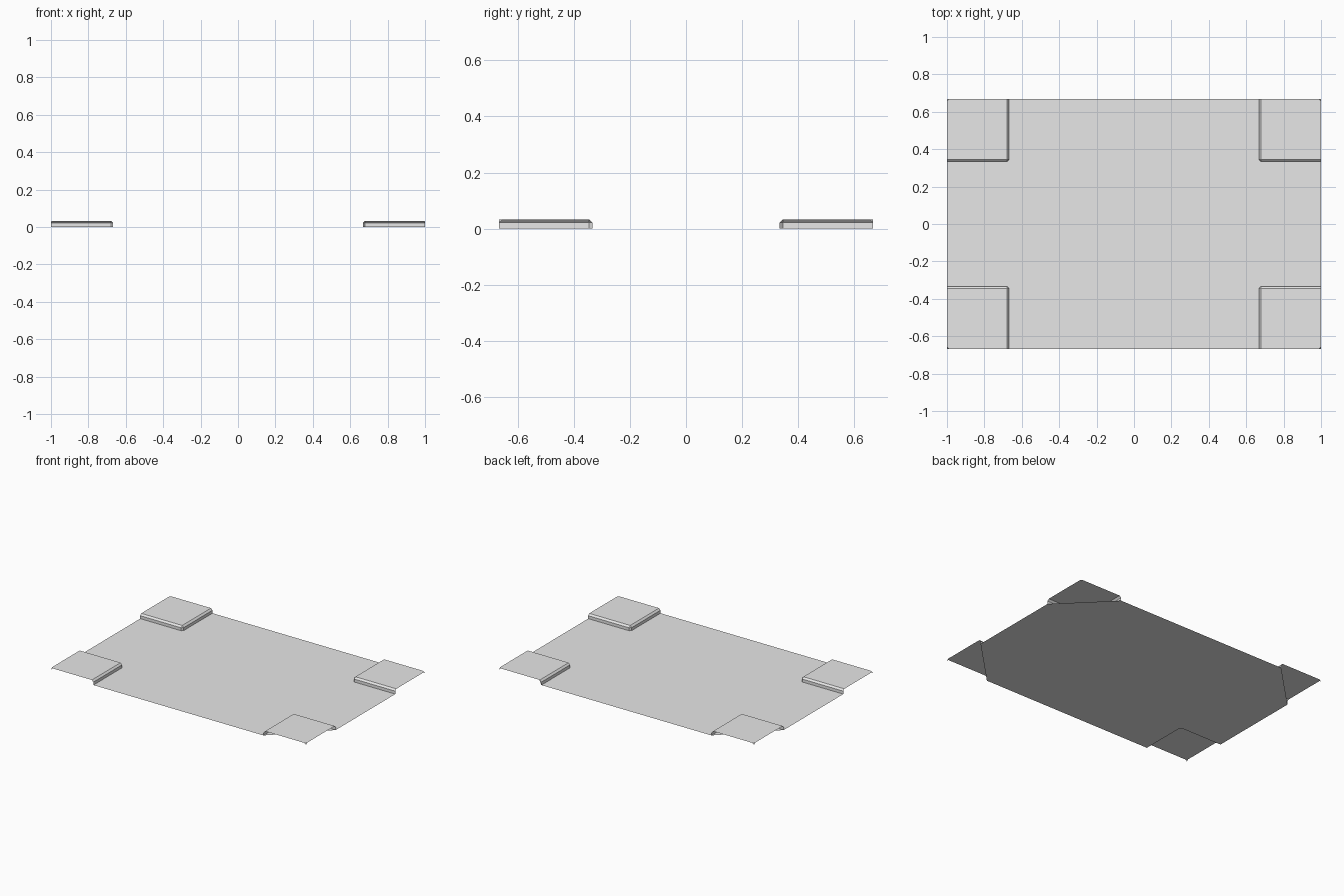
import bpy
import bmesh

cube = bpy.data.objects.get("Cube")
if cube:
    bpy.data.objects.remove(cube, do_unlink=True)

HALF_X, HALF_Y = 1.0, 0.667      # outer edge of the sheet
STEP_X, STEP_Y = 0.667, 0.333    # where the raised corners begin
HEIGHT, BEVEL = 0.033, 0.012
SIDES = [(1, 1), (-1, 1), (-1, -1), (1, -1)]

grey = bpy.data.materials.new("light grey")
grey.use_nodes = True
colour = (0.8, 0.8, 0.8, 1)
grey.diffuse_color = colour
grey.node_tree.nodes["Principled BSDF"].inputs["Base Color"].default_value = colour


def finish(name, bm):
    """Turn a bmesh into a flat shaded object."""
    mesh = bpy.data.meshes.new(name)
    bm.to_mesh(mesh)
    bm.free()
    mesh.materials.append(grey)
    bpy.context.collection.objects.link(bpy.data.objects.new(name, mesh))


def foot_path():
    """Outline of the step, from the long edge to the short edge."""
    return [(STEP_X, HALF_Y), (STEP_X, STEP_Y + BEVEL),
            (STEP_X + BEVEL, STEP_Y), (HALF_X, STEP_Y)]


# Cross-shaped floor sheet
bm = bmesh.new()
outline = []
for sx, sy in SIDES:
    path = [(sx * x, sy * y, 0) for x, y in foot_path()]
    outline += path[::-1] if sx * sy > 0 else path
bm.faces.new([bm.verts.new(p) for p in outline])
bmesh.ops.triangulate(bm, faces=bm.faces[:])
bmesh.ops.dissolve_limit(bm, angle_limit=0.01, verts=bm.verts[:], edges=bm.edges[:])
finish("floor_sheet", bm)

# Raised corner plates with bevelled step walls and a turned-down outer tip
names = ["back_left", "back_right", "front_right", "front_left"]
for name, (sx, sy) in zip(names, SIDES):
    bm = bmesh.new()

    def ring(points, z):
        return [bm.verts.new((sx * x, sy * y, z)) for x, y in points]

    def face(*verts):
        bm.faces.new(verts if sx * sy > 0 else verts[::-1])

    foot = ring(foot_path(), 0)
    wall = ring(foot_path(), HEIGHT - BEVEL)
    inner_x, inner_y = STEP_X + BEVEL, STEP_Y + BEVEL
    rim = ring([(inner_x, HALF_Y), (inner_x, inner_y), (HALF_X, inner_y)], HEIGHT)
    edge = ring([(HALF_X, HALF_Y - BEVEL), (HALF_X - BEVEL, HALF_Y)], HEIGHT)
    tip = ring([(HALF_X, HALF_Y)], HEIGHT - BEVEL)[0]

    for i in range(3):
        face(foot[i], foot[i + 1], wall[i + 1], wall[i])
    face(wall[0], wall[1], rim[1], rim[0])
    face(wall[1], wall[2], rim[1])
    face(wall[2], wall[3], rim[2], rim[1])
    face(*rim, *edge)
    face(edge[0], tip, edge[1])
    finish(name + "_raised_corner", bm)
